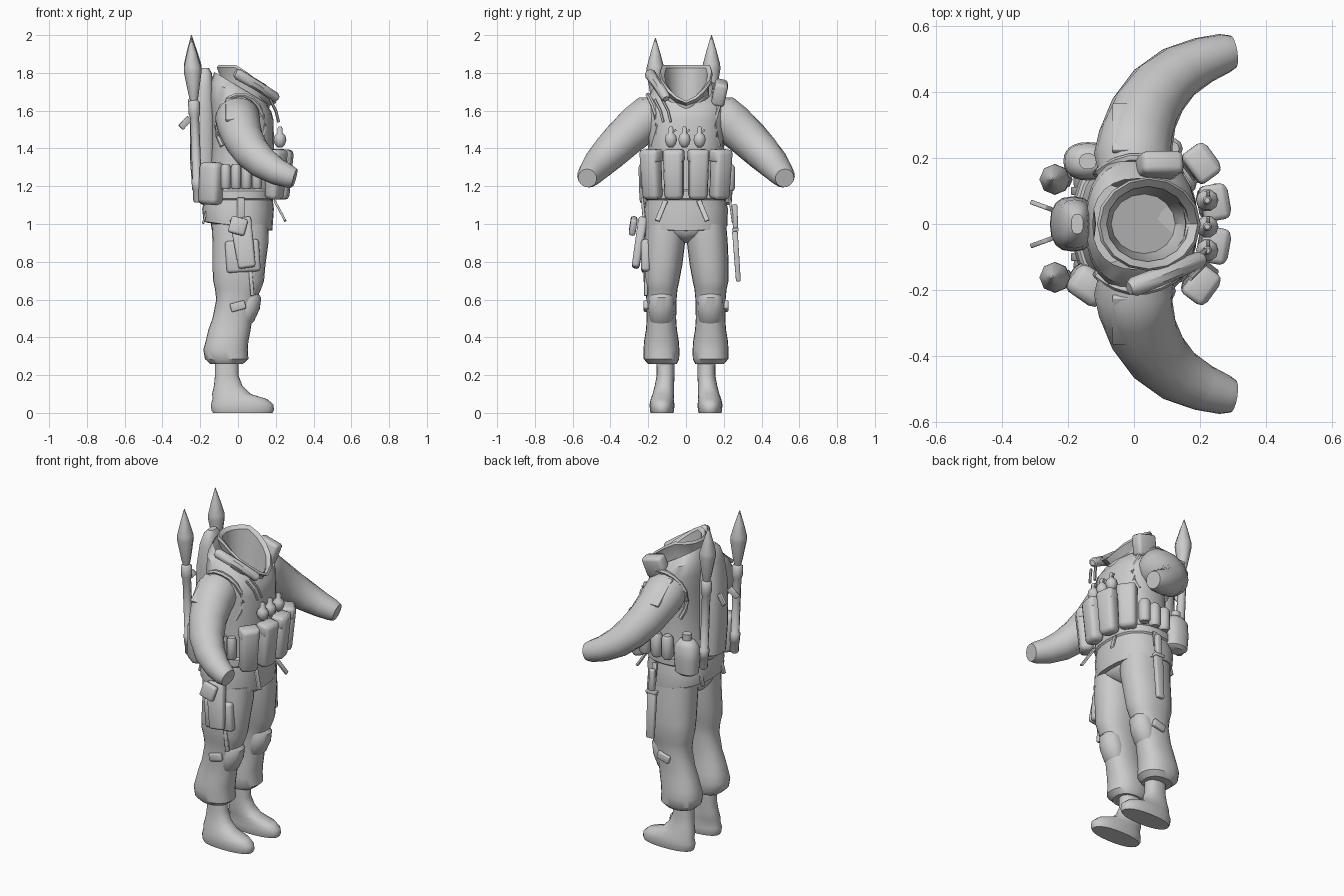
import bpy, bmesh, math
from math import sin, cos, pi, radians
from mathutils import Vector, Matrix, Euler

grey = bpy.data.materials.new("plain grey")
grey.diffuse_color = (0.6, 0.6, 0.6, 1)


def finish(name, bm, angle=40):
    bmesh.ops.recalc_face_normals(bm, faces=bm.faces)
    me = bpy.data.meshes.new(name)
    bm.to_mesh(me)
    bm.free()
    me.materials.append(grey)
    ob = bpy.data.objects.new(name, me)
    bpy.context.collection.objects.link(ob)
    bpy.ops.object.select_all(action='DESELECT')
    ob.select_set(True)
    bpy.context.view_layer.objects.active = ob
    bpy.ops.object.shade_smooth_by_angle(angle=radians(angle))
    return ob


def loft(name, rings, cap_start=True, cap_end=True, angle=40):
    bm = bmesh.new()
    vs = [[bm.verts.new(p) for p in r] for r in rings]
    n = len(vs[0])
    for a, b in zip(vs, vs[1:]):
        for i in range(n):
            bm.faces.new((a[i], a[(i + 1) % n], b[(i + 1) % n], b[i]))
    if cap_start:
        bm.faces.new(vs[0])
    if cap_end:
        bm.faces.new(vs[-1])
    return finish(name, bm, angle)


def oval(cx, cy, z, rx, ry, power=2.0, tilt=0.0, n=24):
    pts = []
    for i in range(n):
        c, s = cos(2 * pi * i / n), sin(2 * pi * i / n)
        x = cx + rx * math.copysign(abs(c) ** (2 / power), c)
        y = cy + ry * math.copysign(abs(s) ** (2 / power), s)
        pts.append(Vector((x, y, z - tilt * x)))
    return pts


def tube(name, path, radii, n=10, angle=40):
    path = [Vector(p) for p in path]
    rings = []
    for i, p in enumerate(path):
        t = path[min(i + 1, len(path) - 1)] - path[max(i - 1, 0)]
        q = t.to_track_quat('Z', 'Y')
        r = radii[i] if isinstance(radii, (list, tuple)) else radii
        rings.append([p + q @ Vector((r * cos(2 * pi * k / n), r * sin(2 * pi * k / n), 0))
                      for k in range(n)])
    return loft(name, rings, angle=angle)


def box(name, loc, size, rot=(0, 0, 0), bevel=0.012, taper=1.0):
    bm = bmesh.new()
    bmesh.ops.create_cube(bm, size=1)
    for v in bm.verts:
        k = taper if v.co.z < 0 else 1
        v.co = Vector((v.co.x * size[0] * k, v.co.y * size[1] * k, v.co.z * size[2]))
    if bevel:
        bmesh.ops.bevel(bm, geom=bm.edges[:], offset=bevel, segments=2, affect='EDGES', profile=0.5)
    m = Matrix.Translation(loc) @ Euler([radians(a) for a in rot]).to_matrix().to_4x4()
    bmesh.ops.transform(bm, matrix=m, verts=bm.verts)
    return finish(name, bm, 50)


# Jacket and vest body, open at the neck; the hem hangs lower in front
torso = [(0, .985, .16, .2, .13), (0, .99, .182, .219, .13), (0, 1.08, .19, .222, 0),
         (.005, 1.14, .178, .208, 0), (.02, 1.25, .172, .2, 0), (.025, 1.4, .166, .2, 0),
         (.025, 1.55, .163, .206, 0), (.015, 1.63, .162, .206, .2), (.008, 1.69, .152, .188, .45),
         (.015, 1.73, .14, .138, .6)]
loft("jacket_and_vest", [oval(cx, 0, z, rx, ry, 2.4, t) for cx, z, rx, ry, t in torso], cap_end=False)
loft("belt", [oval(.005, 0, z, .178 + d, .209 + d, 2.4)
              for z, d in ((1.125, 0), (1.135, .01), (1.175, .01), (1.185, 0))])


# Flared open collar with a notch at the front
def collar_ring(cx, rx, ry, z, slope, dip, n=16):
    pts = []
    for i in range(n):
        a = 2 * pi * i / n
        x = cx + rx * cos(a)
        pts.append(Vector((x, ry * sin(a), z - slope * max(x, 0) - dip * max(0, cos(a)) ** 8)))
    return pts


loft("collar", [collar_ring(.035, .135, .128, 1.62, .8, 0), collar_ring(.035, .122, .12, 1.76, .75, .02),
                collar_ring(.045, .157, .142, 1.828, .78, .03), collar_ring(.045, .148, .136, 1.842, .78, .04),
                collar_ring(.042, .125, .114, 1.825, .85, .06), collar_ring(.04, .118, .104, 1.72, .7, .04),
                collar_ring(.03, .095, .088, 1.57, .4, 0)])

# Trouser seat
loft("trouser_seat", [oval(.01, 0, z, rx, ry, 2.4) for z, rx, ry in
                      ((.9, .06, .02), (.925, .125, .06), (.95, .142, .15), (.975, .15, .195), (1.04, .16, .205))])

leg = [(.01, .108, 1.0, .15, .105), (.013, .113, .9, .148, .108), (.005, .123, .78, .14, .103),
       (.003, .13, .7, .135, .095), (0, .13, .655, .122, .085), (-.01, .13, .6, .105, .08),
       (-.03, .13, .5, .105, .078), (-.045, .13, .44, .112, .082), (-.058, .13, .38, .113, .092),
       (-.066, .13, .335, .118, .095), (-.06, .13, .285, .115, .094), (-.06, .125, .258, .085, .075)]
boot = [(-.06, .108, .3, .062, .048), (-.06, .108, .2, .062, .047), (-.052, .114, .145, .075, .051),
        (-.035, .12, .1, .102, .057), (.01, .126, .073, .145, .061), (.022, .127, .045, .165, .066),
        (.025, .127, .015, .166, .064), (.025, .127, 0, .158, .06)]
arm = [((-.01, .13, 1.58), .095), ((-.002, .2, 1.56), .12), ((.005, .255, 1.52), .114), ((.03, .335, 1.447), .105),
       ((.074, .405, 1.378), .096), ((.135, .46, 1.32), .084), ((.21, .497, 1.275), .071),
       ((.275, .518, 1.25), .06), ((.3, .522, 1.243), .05)]

for s, side in ((-1, "right"), (1, "left")):
    # Limbs
    loft(side + "_trouser_leg", [oval(x, s * y, z, a, b, 2.3) for x, y, z, a, b in leg])
    loft(side + "_boot", [oval(x, s * y, z, a, b, 2.3) for x, y, z, a, b in boot], angle=50)
    tube(side + "_sleeve", [(p[0], s * p[1], p[2]) for p, r in arm], [r for p, r in arm], 16)
    # Knee pad and its strap buckle
    loft(side + "_knee_pad", [oval(x, s * .13, z, a, b) for x, z, a, b in
                              ((.035, .46, .02, .035), (.035, .485, .05, .06), (.045, .55, .07, .07),
                               (.055, .61, .068, .066), (.06, .635, .045, .055))])
    box(side + "_knee_buckle", (0, s * .212, .565), (.08, .025, .045), (0, -15, 0), .006)
    # Armhole rim and shoulder flap
    rim = [radians(a) for a in range(-40, 221, 20)]
    tube(side + "_armhole_rim", [(.012 + .125 * cos(a), s * (.203 - .05 * cos(a) ** 2), 1.52 + .165 * sin(a))
                                 for a in rim], .013, 6)
    box(side + "_shoulder_flap", (-.03, s * .29, 1.605), (.07, .18, .02), (-s * 38, 0, 0), .004)
    # Front magazine pouches with lids
    for k, (x, y, turn) in enumerate(((.24, .065, 10), (.2, .183, 36))):
        box(f"{side}_magazine_pouch_{k}", (x, s * y, 1.262), (.082, .108, .265), (0, 5, s * turn), .024, .92)
        box(f"{side}_pouch_lid_{k}", (x + .003, s * y, 1.36), (.08, .11, .07), (0, 5, s * turn), .016)
    # Rockets on the back
    y, drop = (.135, 0) if s > 0 else (-.162, -.015)
    prof = [(1.13, .018), (1.14, .025), (1.2, .025), (1.205, .029), (1.25, .029), (1.255, .024),
            (1.58, .024), (1.6, .031), (1.66, .031), (1.67, .02), (1.7, .027), (1.82, .047),
            (1.845, .046), (1.92, .026), (2.0, .002)]
    tube(side + "_rocket", [(-.212 - .035 * (z - 1.13) / .87, y, z + drop) for z, r in prof],
         [r for z, r in prof], 8, 50)
    # Loose strap ends
    box(side + "_front_strap_end", (.222, s * .11 - .02, 1.07), (.012, .026, .13), (s * 20, -28, 0), .003)
    box(side + "_back_strap_end", (-.28, s * .055, 1.535), (.07, .014, .035), (0, -45, -s * 20), .003)
    box(side + "_hip_strap_end", (-.175, s * .1, 1.04), (.012, .025, .08), (0, 15, 0), .003)

# Soft pouch on the right rear of the belt, canteen with a cap on the left
box("rear_belt_pouch", (-.14, -.185, 1.215), (.12, .1, .225), (0, 3, -35), .028)
loft("canteen", [oval(-.14, .19, z, a, b, 2.3) for z, a, b in
                 ((1.1, .045, .035), (1.115, .068, .052), (1.2, .074, .058), (1.275, .07, .054),
                  (1.305, .045, .036), (1.31, .026, .024), (1.345, .026, .024))])

# Small magazine tubes on each flank of the belt
for k, x in enumerate((-.065, -.01, .045, .1)):
    y = -.215 + .12 * max(0, x)
    tube(f"right_belt_tube_{k}", [(x, y, 1.185), (x, y, 1.195), (x, y, 1.3), (x, y, 1.315)],
         [.02, .027, .027, .02], 10)
for k, x in enumerate((-.03, .04, .115)):
    y = .22 + .004 * k
    tube(f"left_belt_tube_{k}", [(x, y, 1.175), (x, y, 1.19), (x, y, 1.3), (x, y, 1.315)],
         [.024, .033, .033, .022], 10)

# Chest grenades with necks and levers
for k, y in enumerate((-.08, -.008, .072)):
    prof = [(1.405, .012), (1.42, .026), (1.445, .034), (1.468, .029), (1.482, .014), (1.505, .014), (1.515, .008)]
    tube(f"grenade_{k}", [(.222, y, z) for z, r in prof], [r for z, r in prof], 10, 50)
    box(f"grenade_lever_{k}", (.225, y + .018, 1.492), (.01, .025, .01), (35, 0, 0), .002)

# Long pack on the back
loft("back_pack", [oval(x, 0, z, a, b, 2.5, 0, 16) for x, z, a, b in
                   ((-.165, 1.16, .04, .05), (-.18, 1.18, .062, .078), (-.185, 1.35, .07, .084),
                    (-.185, 1.6, .068, .082), (-.18, 1.74, .05, .074), (-.175, 1.8, .036, .055),
                    (-.172, 1.825, .018, .03))])

# Torch strapped to the right shoulder, and its hanging straps
tube("shoulder_torch", [(-.015, -.195, 1.8), (0, -.19, 1.793), (.1, -.15, 1.735), (.2, -.108, 1.67), (.21, -.105, 1.662)],
     [.02, .03, .028, .026, .016], 8)
for k, y in enumerate((-.135, -.095)):
    tube(f"torch_strap_{k}", [(.17, y - .03, 1.66), (.2, y, 1.6), (.215, y + .015, 1.54)], .008, 6)

# Radio on the left shoulder
box("shoulder_radio", (.075, .178, 1.695), (.13, .07, .125), (-12, 15, 0), .018)

# Holster, pistol grip and thigh pocket on the right leg
box("holster", (.03, -.247, .9), (.115, .05, .27), (-9, -8, 0), .014, .8)
box("pistol_grip", (.0, -.28, .99), (.09, .035, .09), (-9, 15, 0), .012)
box("thigh_pocket", (.025, -.212, .83), (.18, .05, .17), (0, -4, 0), .016)
box("holster_hanger", (.015, -.225, 1.06), (.04, .015, .16), (5, 0, 0), .004)
box("holster_leg_strap", (.07, -.212, .7), (.02, .02, .16), (0, -5, 0), .004)

# Knife on the left leg
box("knife_sheath", (.045, .268, .83), (.055, .03, .27), (4, 0, 0), .007, .85)
box("knife_guard", (.045, .262, .97), (.065, .034, .018), (4, 0, 0), .004)
box("knife_handle", (.045, .26, 1.04), (.034, .028, .13), (2, 0, 0), .008)
box("knife_hanger", (.045, .24, 1.07), (.03, .012, .13), (8, 0, 0), .003)
